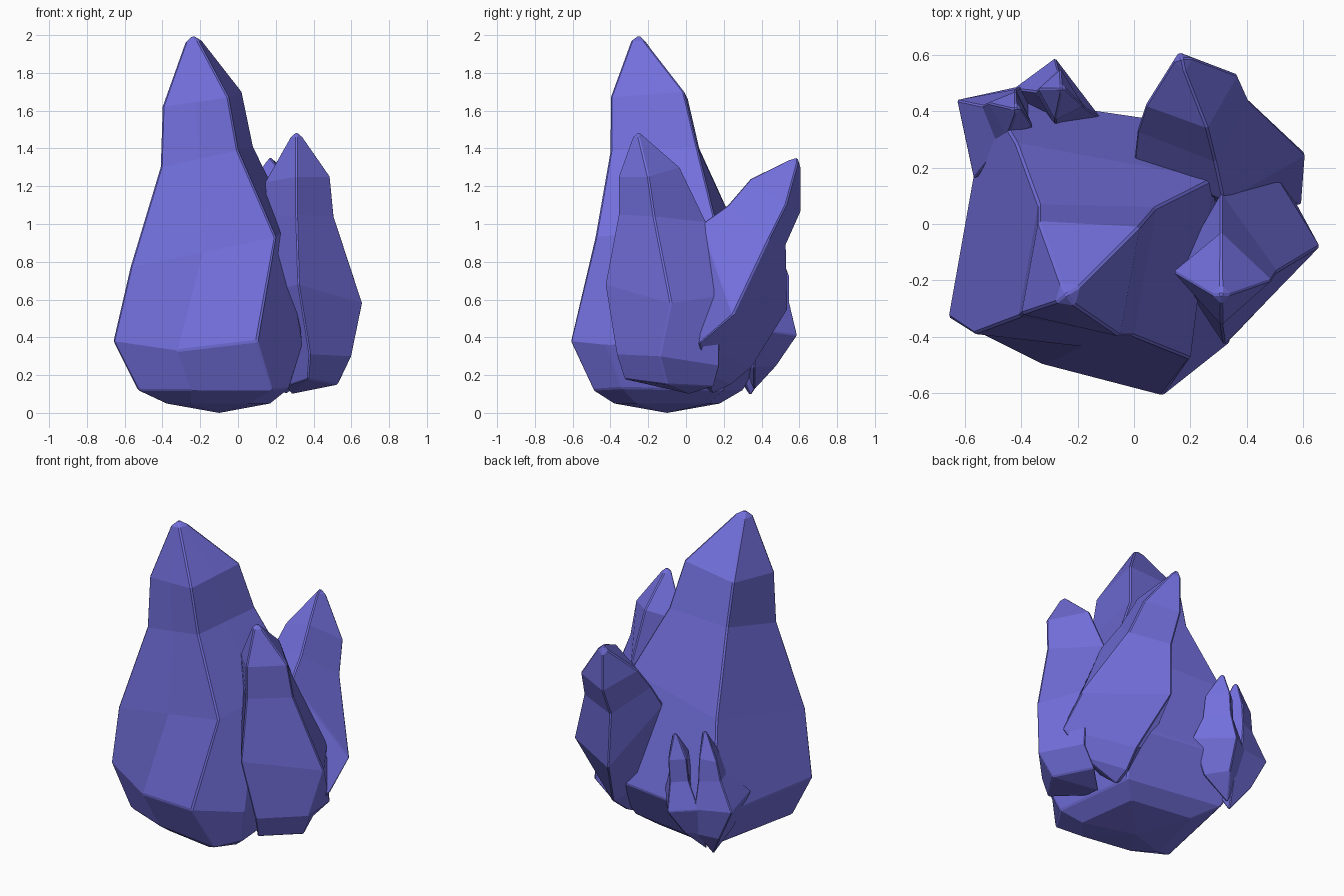
import bpy, bmesh
from mathutils import Vector

# Single crystal colour
violet = bpy.data.materials.new("violet_crystal")
violet.diffuse_color = (0.17, 0.16, 0.72, 1)


def crystal(name, tip, rings, base, bevel=0.01):
    """Loft corner rings from the tip down to a base point."""
    bm = bmesh.new()
    loops = [[bm.verts.new(p) for p in ring] for ring in rings]
    top, bottom = bm.verts.new(tip), bm.verts.new(base)
    n = len(loops[0])
    for i in range(n):
        j = (i + 1) % n
        bm.faces.new((top, loops[0][i], loops[0][j]))
        for a, b in zip(loops, loops[1:]):
            bm.faces.new((a[i], b[i], b[j], a[j]))
        bm.faces.new((loops[-1][j], loops[-1][i], bottom))
    bmesh.ops.recalc_face_normals(bm, faces=bm.faces)
    mesh = bpy.data.meshes.new(name)
    bm.to_mesh(mesh)
    bm.free()
    mesh.materials.append(violet)
    ob = bpy.data.objects.new(name, mesh)
    bpy.context.collection.objects.link(ob)
    # Thin chipped edges
    mod = ob.modifiers.new("edge_chamfer", 'BEVEL')
    mod.width, mod.segments = bevel, 1
    mod.limit_method, mod.angle_limit = 'ANGLE', 0.6
    return ob


def six(l, f, r, b):
    """Four corners plus midpoints on the front and right sides."""
    l, f, r, b = map(Vector, (l, f, r, b))
    return [l, (l + f) / 2, f, (f + r) / 2, r, b]


def square_ring(x, y, z, s):
    return [(x - s, y, z), (x, y - s, z), (x + s, y, z), (x, y + s, z)]


# Tall main crystal: corners run left, front, right, back
crystal("main_crystal", (-0.24, -0.25, 2.0), [
    six((-0.28, -0.28, 1.96), (-0.21, -0.29, 1.97), (-0.19, -0.22, 1.97), (-0.26, -0.21, 1.96)),
    six((-0.40, -0.32, 1.62), (-0.05, -0.40, 1.67), (0.02, -0.01, 1.70), (-0.34, 0.01, 1.66)),
    six((-0.41, -0.33, 1.30), (0.0, -0.40, 1.39), (0.08, 0.06, 1.41), (-0.34, 0.07, 1.40)),
    six((-0.57, -0.39, 0.77), (0.20, -0.48, 0.93), (0.28, 0.16, 1.0), (-0.42, 0.29, 0.92)),
    [(-0.66, -0.33, 0.38), (-0.32, -0.50, 0.33), (0.10, -0.61, 0.38),
     (0.34, -0.42, 0.36), (0.30, 0.34, 0.38), (-0.52, 0.46, 0.38)],
    [(-0.53, -0.32, 0.12), (-0.25, -0.43, 0.12), (0.18, -0.49, 0.12),
     (0.27, -0.34, 0.13), (0.22, 0.20, 0.12), (-0.40, 0.30, 0.12)],
    [(-0.38, -0.24, 0.05), (-0.25, -0.33, 0.05), (0.06, -0.38, 0.05),
     (0.17, -0.26, 0.05), (0.12, 0.12, 0.05), (-0.28, 0.18, 0.05)],
], (-0.1, -0.1, 0.0), 0.008)

# Right crystal: corners run west, south, east, north
crystal("right_crystal", (0.31, -0.25, 1.49), [
    square_ring(0.31, -0.25, 1.46, 0.035),
    [(0.14, -0.17, 1.22), (0.31, -0.36, 1.25), (0.49, -0.20, 1.25), (0.31, -0.03, 1.30)],
    [(0.15, -0.17, 1.03), (0.31, -0.36, 1.05), (0.51, -0.17, 1.04), (0.31, 0.11, 1.01)],
    [(0.20, -0.20, 0.65), (0.32, -0.43, 0.68), (0.66, -0.08, 0.58), (0.50, 0.18, 0.62)],
    [(0.22, -0.15, 0.30), (0.38, -0.37, 0.31), (0.60, -0.14, 0.30), (0.52, 0.18, 0.25)],
    [(0.25, -0.12, 0.14), (0.37, -0.33, 0.18), (0.53, -0.10, 0.15), (0.42, 0.15, 0.14)],
], (0.28, 0.02, 0.10), 0.007)

# Leaning back crystal: corners run west, south, east, north
crystal("back_crystal", (0.17, 0.59, 1.355), [
    [(0.14, 0.58, 1.32), (0.18, 0.54, 1.34), (0.21, 0.59, 1.32), (0.16, 0.61, 1.29)],
    [(0.04, 0.42, 1.16), (0.26, 0.34, 1.24), (0.37, 0.53, 1.10), (0.16, 0.61, 1.07)],
    [(0.01, 0.33, 1.03), (0.29, 0.22, 1.10), (0.41, 0.44, 0.92), (0.16, 0.53, 0.89)],
    [(0.0, 0.23, 0.88), (0.32, 0.08, 1.0), (0.61, 0.25, 0.52), (0.17, 0.54, 0.55)],
    [(0.05, 0.20, 0.40), (0.35, 0.02, 0.40), (0.60, 0.07, 0.37), (0.27, 0.35, 0.24)],
    [(0.15, 0.15, 0.20), (0.30, 0.05, 0.18), (0.47, 0.10, 0.22), (0.25, 0.24, 0.15)],
], (0.25, 0.14, 0.10), 0.007)

# Pair of small crystals sharing a rooted base
crystal("small_crystal_left", (-0.42, 0.41, 0.90), [
    square_ring(-0.42, 0.41, 0.88, 0.02),
    [(-0.52, 0.43, 0.73), (-0.45, 0.31, 0.74), (-0.36, 0.35, 0.74), (-0.42, 0.47, 0.74)],
    [(-0.54, 0.42, 0.61), (-0.48, 0.27, 0.60), (-0.36, 0.33, 0.60), (-0.42, 0.48, 0.60)],
    [(-0.63, 0.44, 0.44), (-0.57, 0.16, 0.46), (-0.33, 0.30, 0.42), (-0.40, 0.49, 0.42)],
    [(-0.53, 0.42, 0.24), (-0.50, 0.24, 0.24), (-0.35, 0.28, 0.24), (-0.38, 0.44, 0.24)],
], (-0.43, 0.34, 0.09), 0.005)
crystal("small_crystal_right", (-0.26, 0.48, 0.87), [
    square_ring(-0.26, 0.48, 0.85, 0.02),
    [(-0.34, 0.48, 0.72), (-0.28, 0.37, 0.72), (-0.18, 0.42, 0.72), (-0.26, 0.55, 0.72)],
    [(-0.35, 0.47, 0.58), (-0.28, 0.35, 0.58), (-0.17, 0.41, 0.58), (-0.27, 0.55, 0.58)],
    [(-0.43, 0.48, 0.42), (-0.28, 0.34, 0.42), (-0.12, 0.38, 0.44), (-0.28, 0.59, 0.41)],
    [(-0.42, 0.42, 0.24), (-0.32, 0.31, 0.24), (-0.22, 0.36, 0.24), (-0.32, 0.48, 0.25)],
], (-0.40, 0.36, 0.12), 0.005)
